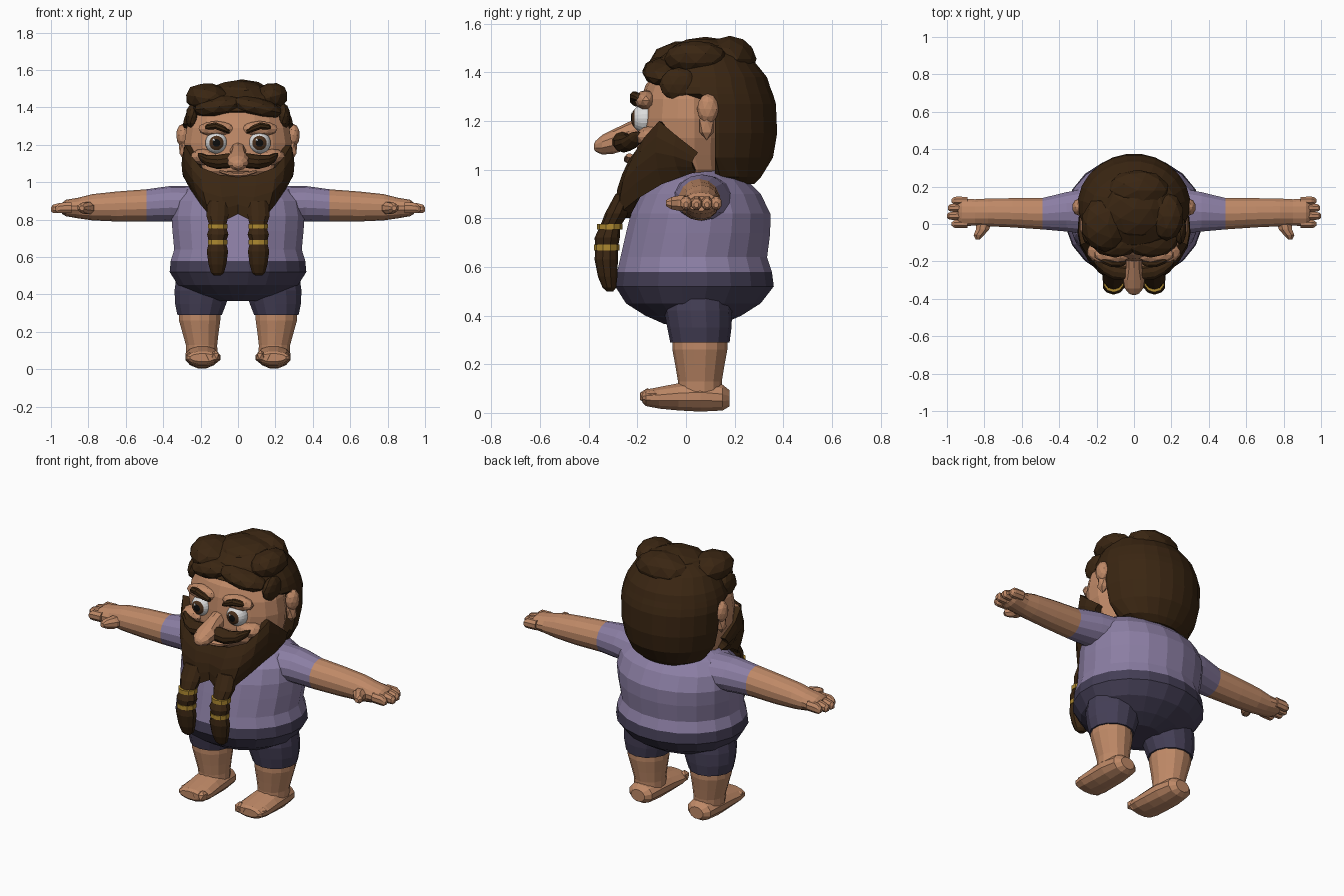
import bpy, bmesh, math
from mathutils import Vector, Matrix


def material(name, r, g, b):
    m = bpy.data.materials.new(name)
    m.diffuse_color = (r, g, b, 1)
    return m


SKIN = material("skin", 0.52, 0.25, 0.135)
HAIR = material("dark_brown_hair", 0.042, 0.019, 0.006)
SHIRT = material("lilac_shirt", 0.26, 0.21, 0.37)
SHORTS = material("dark_violet_shorts", 0.058, 0.049, 0.092)
GOLD = material("gold", 0.42, 0.25, 0.03)
WHITE = material("eye_white", 0.72, 0.72, 0.72)
IRIS = material("iris_brown", 0.07, 0.03, 0.012)
BLACK = material("pupil_black", 0.004, 0.004, 0.004)


def finish(name, bm, mats, mirror=False):
    bmesh.ops.recalc_face_normals(bm, faces=bm.faces)
    me = bpy.data.meshes.new(name)
    bm.to_mesh(me)
    bm.free()
    for m in mats:
        me.materials.append(m)
    ob = bpy.data.objects.new(name, me)
    bpy.context.collection.objects.link(ob)
    if mirror:
        ob.modifiers.new("mirror", "MIRROR")
    return ob


def loft(name, rings, axis, mats, sides=14, mirror=False, rule=None, shape=None):
    """Skin ellipses (x, y, z, ra, rb) lying square to the given axis."""
    u, v = {"x": ((0, 1, 0), (0, 0, 1)), "y": ((1, 0, 0), (0, 0, 1)),
            "z": ((1, 0, 0), (0, 1, 0))}[axis]
    u, v = Vector(u), Vector(v)
    bm = bmesh.new()
    loops = []
    for x, y, z, ra, rb in rings:
        loop = []
        for i in range(sides):
            a = 2 * math.pi * (i + 0.5) / sides
            p = Vector((x, y, z)) + u * ra * math.cos(a) + v * rb * math.sin(a)
            loop.append(bm.verts.new(shape(p) if shape else p))
        loops.append(loop)
    for lo, hi in zip(loops, loops[1:]):
        for i in range(sides):
            j = (i + 1) % sides
            bm.faces.new((lo[i], lo[j], hi[j], hi[i]))
    bm.faces.new(loops[0])
    bm.faces.new(loops[-1])
    if rule:
        for f in bm.faces:
            f.material_index = rule(f.calc_center_median())
    return finish(name, bm, mats, mirror)


def blob(name, centre, radii, mat, mirror=False, detail=2, turn=0):
    bm = bmesh.new()
    bmesh.ops.create_icosphere(bm, subdivisions=detail, radius=1)
    m = (Matrix.Translation(centre) @ Matrix.Rotation(math.radians(turn), 4, "Y")
         @ Matrix.Diagonal((*radii, 1)))
    bmesh.ops.transform(bm, matrix=m, verts=bm.verts)
    return finish(name, bm, [mat], mirror)


# Torso: shirt above the hem, shorts below it
torso = [(.365, .03, .12, .12), (.40, .03, .24, .20), (.45, .03, .325, .28),
         (.52, .035, .370, .330), (.58, .035, .364, .322), (.64, .032, .345, .305),
         (.74, .05, .355, .30), (.82, .06, .36, .29), (.90, .06, .345, .25),
         (.96, .06, .29, .19), (1.0, .06, .20, .13)]
loft("torso", [(0, cy, z, rx, ry) for z, cy, rx, ry in torso], "z", [SHIRT, SHORTS],
     sides=20, rule=lambda c: 0 if c.z > .58 else 1)

# Arms: sleeve up to x = 0.49, bare beyond
loft("arm", [(.22, .07, .88, .13, .10), (.36, .065, .885, .108, .095),
             (.49, .055, .876, .086, .086), (.65, .06, .87, .080, .080),
             (.78, .062, .866, .076, .070), (.85, .062, .862, .072, .056),
             (.92, .062, .862, .076, .044), (.94, .062, .86, .06, .03)],
     "x", [SHIRT, SKIN], mirror=True, rule=lambda c: 0 if c.x < .49 else 1)
for i, (y, tip) in enumerate([(.0, .975), (.043, 1.0), (.086, .995), (.124, .975)]):
    loft(f"finger_{i + 1}", [(.89, y, .864, .023, .03), (.95, y, .862, .024, .030),
                             (tip - .012, y, .858, .021, .024), (tip, y, .855, .01, .012)],
         "x", [SKIN], sides=8, mirror=True)
loft("thumb", [(.80, .02, .862, .045, .035), (.81, -.03, .862, .038, .034),
               (.83, -.06, .862, .03, .027), (.835, -.082, .862, .013, .013)],
     "y", [SKIN], sides=8, mirror=True)

# Legs and feet
loft("shorts_leg", [(.18, .05, .52, .15, .13), (.19, .05, .42, .153, .14),
                    (.20, .055, .35, .140, .132), (.205, .057, .29, .122, .122)],
     "z", [SHORTS], mirror=True)
loft("lower_leg", [(.205, .057, .31, .113, .113), (.205, .057, .26, .113, .113),
                   (.20, .057, .19, .098, .10), (.195, .057, .13, .086, .09),
                   (.193, .057, .06, .085, .09)], "z", [SKIN], mirror=True)
loft("foot", [(.192, .178, .06, .045, .035), (.192, .15, .063, .078, .055),
              (.192, .06, .068, .092, .065), (.190, -.03, .066, .094, .058),
              (.188, -.11, .062, .097, .046), (.188, -.165, .062, .088, .035),
              (.188, -.178, .062, .07, .022)], "y", [SKIN], sides=12, mirror=True)
for i in range(4):
    blob(f"toe_{i + 1}", (.122 + .044 * i, -.158 + .009 * i, .068),
         (.027, .036, .034 - .003 * i), SKIN, True, 1)

# Head and ears
head = [(.94, .03, .19, .13), (1.0, .02, .24, .17), (1.06, 0, .265, .20),
        (1.13, 0, .285, .205), (1.21, 0, .292, .198), (1.29, 0, .278, .187),
        (1.35, .01, .255, .175), (1.40, .02, .22, .14), (1.45, .03, .15, .10)]
loft("head", [(0, cy, z, rx, ry) for z, cy, rx, ry in head], "z", [SKIN], sides=18)
blob("ear", (.295, .09, 1.25), (.036, .045, .062), SKIN, True)
blob("ear_lobe", (.292, .085, 1.18), (.028, .034, .06), SKIN, True, 1)
blob("brow_ridge", (.115, -.165, 1.285), (.10, .046, .042), SKIN, True)
blob("cheek", (.175, -.14, 1.135), (.08, .07, .045), SKIN, True)
loft("nose", [(0, -.15, 1.17, .045, .06), (0, -.235, 1.14, .045, .056),
              (0, -.30, 1.115, .060, .050), (0, -.345, 1.102, .052, .040),
              (0, -.372, 1.096, .028, .022), (0, -.379, 1.095, .01, .01)],
     "y", [SKIN], sides=10)

# Eyes: pupil and iris picked by angle from the gaze direction
eye = Vector((.115, -.166, 1.21))
bm = bmesh.new()
bmesh.ops.create_uvsphere(bm, u_segments=20, v_segments=18, radius=.06)
bmesh.ops.transform(bm, verts=bm.verts,
                    matrix=Matrix.Translation(eye) @ Matrix.Rotation(math.pi / 2, 4, "X"))
for f in bm.faces:
    a = (f.calc_center_median() - eye).angle(Vector((0, -1, 0)))
    f.material_index = 2 if a < math.radians(20) else 1 if a < math.radians(40) else 0
finish("eye", bm, [WHITE, IRIS, BLACK], True)
for side in (-1, 1):
    blob("eye_glint", (side * .115 - .014, -.223, 1.226), (.008, .004, .008), WHITE, detail=1)
loft("eyebrow", [(.045, -.20, 1.268, .018, .010), (.075, -.212, 1.285, .02, .019),
                 (.12, -.212, 1.302, .02, .020), (.165, -.192, 1.296, .022, .016),
                 (.19, -.17, 1.28, .014, .007)], "x", [HAIR], sides=8, mirror=True)

# Back hair, with its front trimmed along the hairline
def hairline(p):
    if p.z < 1.28:
        limit = .12
    elif p.z < 1.32:
        limit = .12 - (p.z - 1.28) * 4
    else:
        limit = -.04 - (p.z - 1.32) * 2.7
    return Vector((p.x, max(p.y, limit), p.z))


hair = [(.94, .20, .14, .08), (.97, .16, .22, .15), (1.05, .10, .275, .26),
        (1.15, .10, .297, .277), (1.27, .10, .302, .272), (1.31, .095, .297, .265),
        (1.34, .09, .29, .258), (1.38, .09, .275, .245), (1.46, .08, .23, .19),
        (1.51, .09, .15, .13)]
loft("back_hair", [(0, cy, z, rx, ry) for z, cy, rx, ry in hair], "z", [HAIR],
     sides=24, shape=hairline)

# Tousled locks on top
locks = [((-.155, .0, 1.445), (.13, .15, .085), 10), ((0, .08, 1.468), (.17, .16, .078), 0),
         ((.175, .04, 1.455), (.095, .13, .075), -15), ((.09, -.08, 1.40), (.15, .10, .055), 12),
         ((-.10, -.08, 1.405), (.14, .10, .06), -8), ((.02, .18, 1.455), (.17, .11, .095), 0),
         ((.245, -.03, 1.35), (.035, .08, .07), 0), ((-.245, -.03, 1.35), (.035, .08, .07), 0)]
for i, (c, r, turn) in enumerate(locks):
    blob(f"hair_lock_{i + 1}", c, r, HAIR, turn=turn)

# Beard: a shell between its upper edge and lower edge
top = [(0, -.235, 1.03), (.10, -.235, 1.04), (.20, -.205, 1.08), (.25, -.165, 1.14),
       (.285, -.11, 1.20), (.297, -.04, 1.14), (.290, .05, 1.07)]
low = [(0, -.265, .83), (.06, -.29, .80), (.15, -.275, .82), (.20, -.20, .88),
       (.24, -.10, .94), (.26, -.02, .97), (.26, .04, .99)]
bm = bmesh.new()
grid = []
for k in range(5):
    t = k / 4
    row = []
    for a, b in zip(top, low):
        p = Vector(a).lerp(Vector(b), t)
        swell = 1 + .07 * math.sin(math.pi * t)
        row.append(bm.verts.new((p.x * swell, p.y - .02 * math.sin(math.pi * t), p.z)))
    grid.append(row)
for r0, r1 in zip(grid, grid[1:]):
    for i in range(len(r0) - 1):
        bm.faces.new((r0[i], r1[i], r1[i + 1], r0[i + 1]))
beard = finish("beard", bm, [HAIR], True)
thick = beard.modifiers.new("thickness", "SOLIDIFY")
thick.thickness = .06
thick.offset = -1 if beard.data.polygons[0].normal.y < 0 else 1

# Moustache and lower lip
loft("moustache", [(.0, -.255, 1.118, .035, .028), (.05, -.262, 1.115, .042, .040),
                   (.11, -.255, 1.108, .043, .038), (.165, -.228, 1.115, .04, .030),
                   (.20, -.205, 1.135, .03, .022), (.215, -.195, 1.148, .012, .008)],
     "x", [HAIR], sides=10, mirror=True)
loft("lip", [(0, -.236, 1.040, .02, .014), (.05, -.236, 1.045, .02, .013),
             (.10, -.232, 1.058, .015, .008)], "x", [SKIN], sides=8, mirror=True)

# Beard braids with gold bands
loft("braid", [(.105, -.25, .90, .06, .04), (.11, -.285, .82, .062, .048),
               (.108, -.312, .765, .046, .042), (.108, -.324, .72, .060, .052),
               (.11, -.326, .68, .048, .046), (.11, -.328, .63, .060, .048),
               (.11, -.322, .56, .050, .040), (.11, -.315, .515, .036, .028),
               (.11, -.313, .50, .018, .014)], "z", [HAIR], sides=10, mirror=True)
for name, y, z in (("upper_band", -.313, .765), ("lower_band", -.326, .68)):
    loft(name, [(.109, y, z - .012, .055, .052), (.109, y, z + .012, .055, .052)],
         "z", [GOLD], sides=10, mirror=True)
